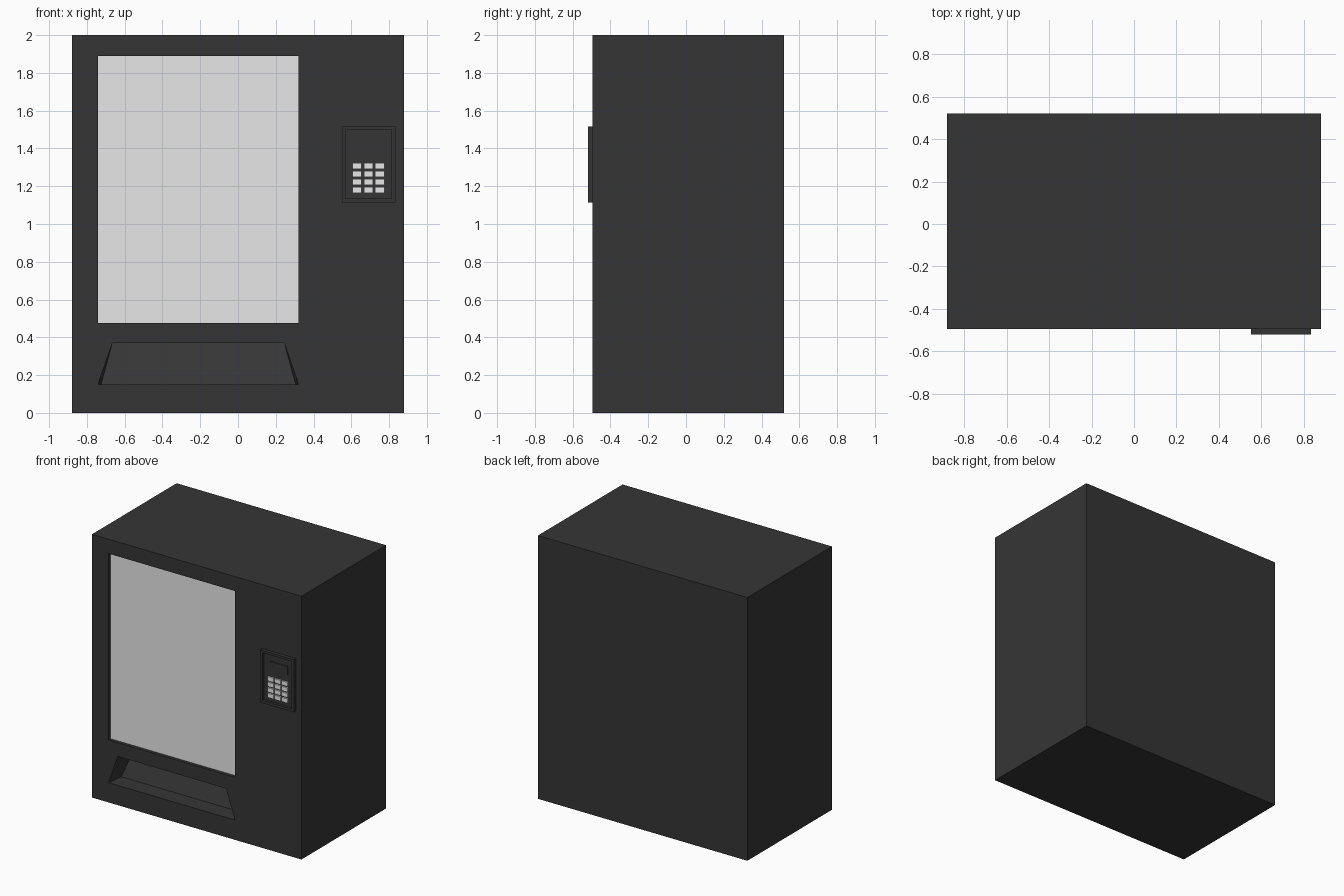
import bpy
import bmesh

cube = bpy.data.objects.get("Cube")
if cube:
    bpy.data.objects.remove(cube, do_unlink=True)


def material(name, value):
    mat = bpy.data.materials.new(name)
    mat.use_nodes = True
    colour = (value, value, value, 1)
    mat.diffuse_color = colour
    mat.node_tree.nodes["Principled BSDF"].inputs["Base Color"].default_value = colour
    return mat


dark = material("charcoal", 0.036)
light = material("pale_grey", 0.8)


def hull(name, points, mat):
    """Convex solid around the given corner points."""
    bm = bmesh.new()
    for p in points:
        bm.verts.new(p)
    bmesh.ops.convex_hull(bm, input=bm.verts[:])
    bmesh.ops.dissolve_limit(bm, angle_limit=0.001, verts=bm.verts[:], edges=bm.edges[:])
    bmesh.ops.recalc_face_normals(bm, faces=bm.faces[:])
    mesh = bpy.data.meshes.new(name)
    bm.to_mesh(mesh)
    bm.free()
    mesh.materials.append(mat)
    obj = bpy.data.objects.new(name, mesh)
    bpy.context.collection.objects.link(obj)
    return obj


def box(name, xs, ys, zs, mat):
    return hull(name, [(x, y, z) for x in xs for y in ys for z in zs], mat)


def carve(target, cutter):
    """Cut the cutter out of the target, then discard it."""
    cutter.hide_render = True
    mod = target.modifiers.new("cut", "BOOLEAN")
    mod.operation = "DIFFERENCE"
    mod.solver = "EXACT"
    mod.object = cutter
    bpy.context.view_layer.objects.active = target
    bpy.ops.object.modifier_apply(modifier=mod.name)
    bpy.data.objects.remove(cutter, do_unlink=True)


FRONT = -0.495

# Cabinet with a window recess
cabinet = box("cabinet", (-0.88, 0.88), (FRONT, 0.52), (0, 2), dark)
window_x, window_z = (-0.74, 0.32), (0.475, 1.89)
carve(cabinet, box("window_cutter", window_x, (-0.6, FRONT + 0.03), window_z, dark))

# Collection tray: tapered opening with a back wall that leans inwards
centre = -0.21
tray = []
for side in (-1, 1):
    for half_width, y, z in ((0.532, -0.52, 0.15), (0.455, -0.52, 0.37),
                             (0.515, -0.365, 0.15), (0.455, -0.275, 0.37)):
        tray.append((centre + side * half_width, y, z))
carve(cabinet, hull("tray_cutter", tray, dark))

# Window pane
box("window_pane", window_x, (FRONT + 0.024, FRONT + 0.03), window_z, light)

# Keypad housing with a sunken face
housing = box("keypad_housing", (0.55, 0.833), (-0.52, FRONT), (1.115, 1.515), dark)
carve(housing, box("keypad_cutter", (0.57, 0.813), (-0.6, -0.5), (1.135, 1.497), dark))

# Display and keys
box("display", (0.61, 0.77), (-0.506, -0.499), (1.375, 1.44), dark)
for row in range(4):
    for col in range(3):
        x, z = 0.606 + 0.06 * col, 1.291 - 0.042 * row
        box(f"key_{row + 1}_{col + 1}", (x, x + 0.049), (-0.512, -0.499),
            (z, z + 0.032), light)
